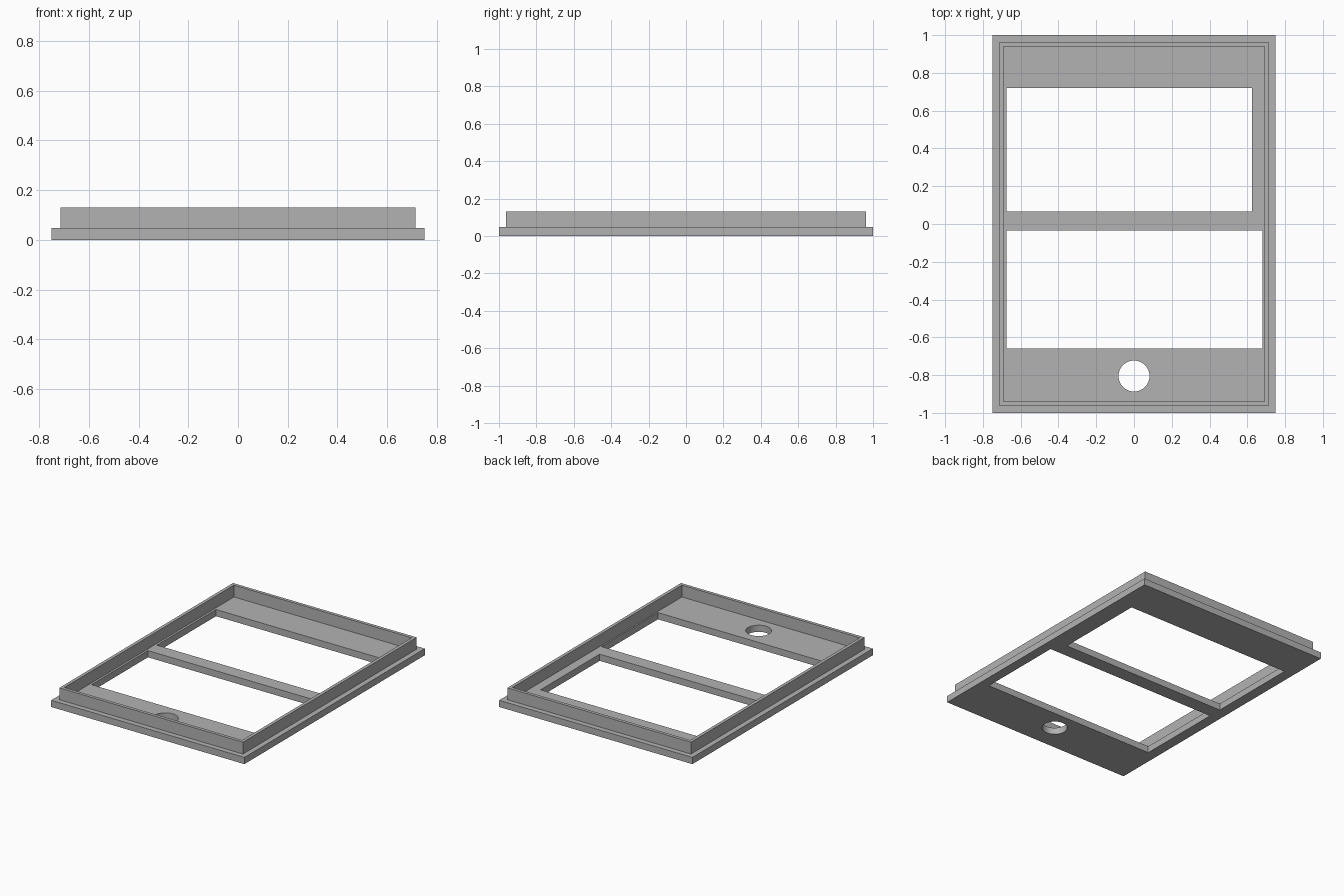
import bpy
import bmesh
from mathutils import Matrix

if "Cube" in bpy.data.objects:
    bpy.data.objects.remove(bpy.data.objects["Cube"])

PLATE_TOP, RIM_TOP = 0.047, 0.13

grey = bpy.data.materials.new("plain grey")
grey.diffuse_color = (0.45, 0.45, 0.45, 1)
grey.use_nodes = True
grey.node_tree.nodes["Principled BSDF"].inputs["Base Color"].default_value = grey.diffuse_color


def add_box(bm, x0, x1, y0, y1, z0, z1):
    centre = ((x0 + x1) / 2, (y0 + y1) / 2, (z0 + z1) / 2)
    size = (x1 - x0, y1 - y0, z1 - z0, 1)
    bmesh.ops.create_cube(bm, size=1, matrix=Matrix.Translation(centre) @ Matrix.Diagonal(size))


def finish(bm, name):
    mesh = bpy.data.meshes.new(name)
    bm.to_mesh(mesh)
    bm.free()
    mesh.materials.append(grey)
    obj = bpy.data.objects.new(name, mesh)
    bpy.context.collection.objects.link(obj)
    return obj


def cut(obj, cutter):
    mod = obj.modifiers.new("openings", 'BOOLEAN')
    mod.operation = 'DIFFERENCE'
    mod.solver = 'EXACT'
    mod.object = cutter
    cutter.hide_render = True
    cutter.hide_set(True)


# Flat face plate
bm = bmesh.new()
add_box(bm, -0.75, 0.75, -1, 1, 0, PLATE_TOP)
plate = finish(bm, "face_plate")

# Two window openings and a round button hole
bm = bmesh.new()
add_box(bm, -0.675, 0.625, 0.065, 0.72, -0.1, 0.2)
add_box(bm, -0.675, 0.68, -0.66, -0.035, -0.1, 0.2)
bmesh.ops.create_cone(bm, cap_ends=True, segments=48, radius1=0.082, radius2=0.082,
                      depth=0.3, matrix=Matrix.Translation((0, -0.805, 0.05)))
cut(plate, finish(bm, "opening_cutter"))

# Raised rim wall standing on the plate
bm = bmesh.new()
add_box(bm, -0.713, 0.713, -0.963, 0.963, PLATE_TOP, RIM_TOP)
rim = finish(bm, "raised_rim")
bm = bmesh.new()
add_box(bm, -0.69, 0.69, -0.94, 0.94, -0.1, 0.3)
cut(rim, finish(bm, "rim_cutter"))
